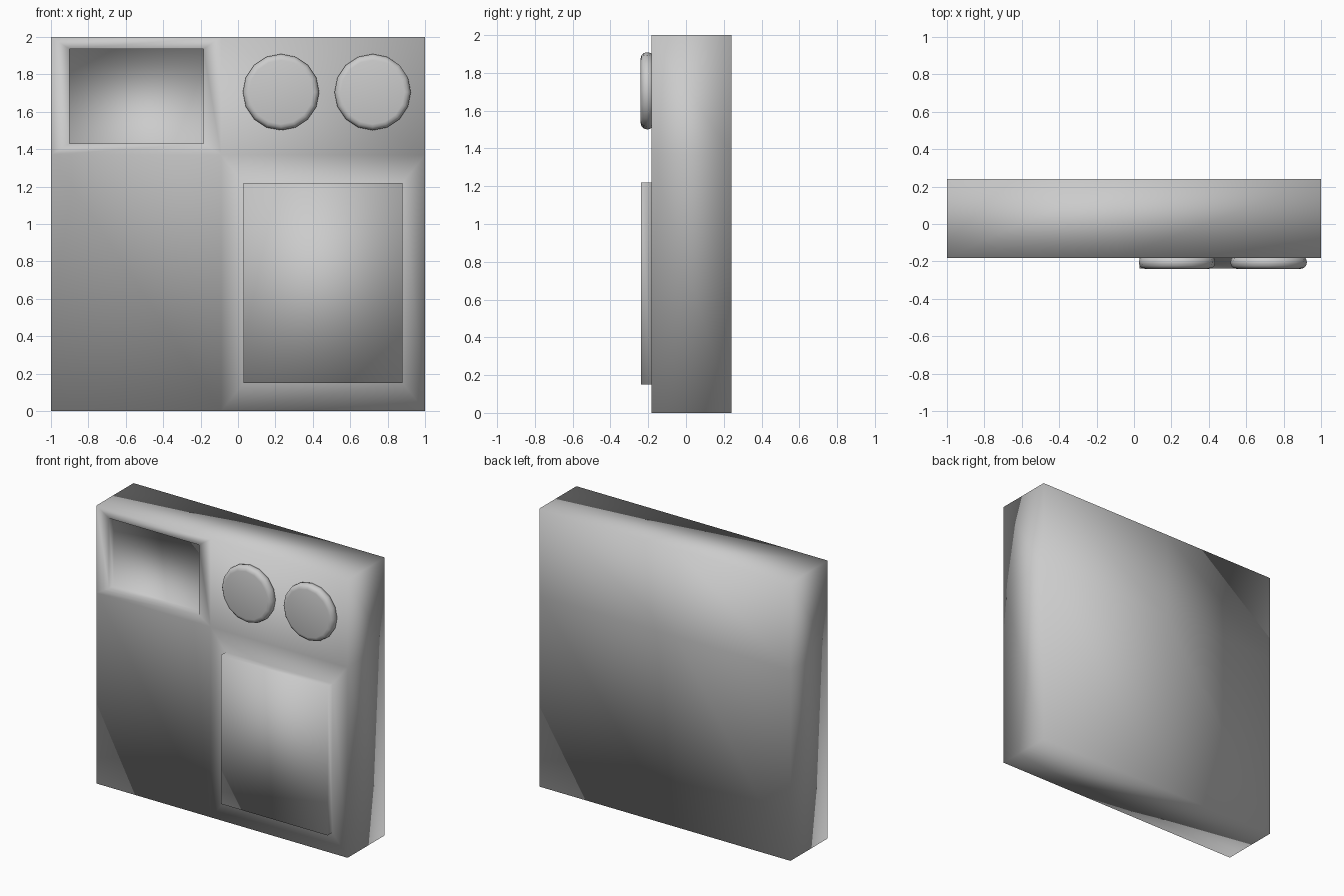
import bpy, bmesh, math
from mathutils import Vector

if "Cube" in bpy.data.objects:
    bpy.data.objects.remove(bpy.data.objects["Cube"])

FRONT, BACK = -0.182, 0.24
MID_X, MID_Z = -0.09, 1.37


def inset_to(bm, face, x0, x1, z0, z1, y):
    """Inset a front face and snap the inner face to an exact rectangle at depth y."""
    bmesh.ops.inset_individual(bm, faces=[face], thickness=0.02)
    cx, cz = face.calc_center_median().xz
    for v in face.verts:
        v.co = Vector((x1 if v.co.x > cx else x0, y, z1 if v.co.z > cz else z0))


def front_face(bm, x, z):
    """Front quadrant face lying nearest to the given point."""
    return min(bm.faces, key=lambda f: (f.calc_center_median() - Vector((x, FRONT, z))).length)


# casing: slab cut into four front quadrants
bm = bmesh.new()
bmesh.ops.create_cube(bm, size=1)
for v in bm.verts:
    v.co = Vector((v.co.x * 2, BACK if v.co.y > 0 else FRONT, (v.co.z + 0.5) * 2))
for co, no in (((MID_X, 0, 0), (1, 0, 0)), ((0, 0, MID_Z), (0, 0, 1))):
    bmesh.ops.bisect_plane(bm, geom=bm.verts[:] + bm.edges[:] + bm.faces[:],
                           plane_co=co, plane_no=no)

screen = front_face(bm, -0.55, 1.69)
panel = front_face(bm, 0.46, 0.69)
# sunken screen and raised lower panel
for face, rect, depth in ((screen, (-0.9, -0.185, 1.43, 1.935), FRONT + 0.055),
                          (panel, (0.03, 0.88, 0.15, 1.22), -0.238)):
    inset_to(bm, face, *rect, FRONT)
    inset_to(bm, face, *rect, depth)

bmesh.ops.recalc_face_normals(bm, faces=bm.faces[:])
for f in bm.faces:
    f.smooth = True
mesh = bpy.data.meshes.new("casing")
bm.to_mesh(mesh)
bm.free()
casing = bpy.data.objects.new("casing", mesh)
bpy.context.collection.objects.link(casing)

# two round knobs with softened rims
for name, x in (("left_knob", 0.23), ("right_knob", 0.72)):
    bpy.ops.mesh.primitive_cylinder_add(vertices=16, radius=0.204, depth=0.07,
                                        location=(x, -0.205, 1.705),
                                        rotation=(math.pi / 2, 0, 0))
    knob = bpy.context.object
    knob.name = name
    bevel = knob.modifiers.new("rounded_rim", 'BEVEL')
    bevel.width = 0.032
    bevel.segments = 3
    bevel.limit_method = 'ANGLE'
    bevel.angle_limit = math.radians(40)
    bpy.ops.object.shade_smooth()
